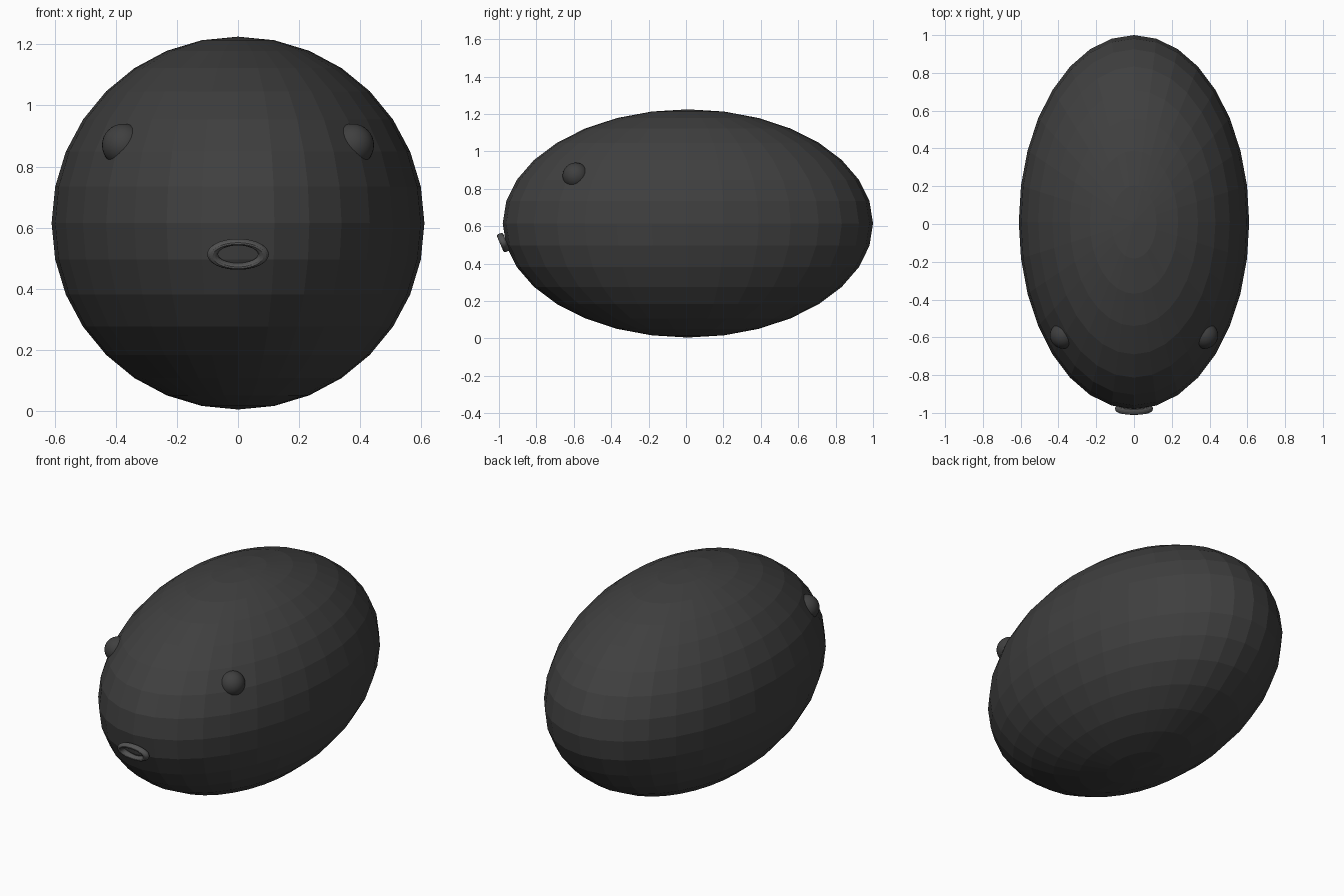
import bpy
import math

if "Cube" in bpy.data.objects:
    bpy.data.objects.remove(bpy.data.objects["Cube"])


def material(name, value):
    m = bpy.data.materials.new(name)
    m.diffuse_color = (value, value, value, 1)
    m.use_nodes = True
    m.node_tree.nodes["Principled BSDF"].inputs["Base Color"].default_value = m.diffuse_color
    return m


charcoal = material("charcoal", 0.05)
grey = material("soft_grey", 0.085)


def finish(name, mat, scale=(1, 1, 1)):
    ob = bpy.context.object
    ob.name = name
    ob.scale = scale
    ob.data.materials.append(mat)
    return ob


# Body: faceted egg-shaped ellipsoid
bpy.ops.mesh.primitive_uv_sphere_add(segments=32, ring_count=16, radius=1,
                                     location=(0, 0.01, 0.615))
finish("body", charcoal, (0.61, 0.99, 0.61))

# Eyes: small smooth spheres half sunk in the body
for side, name in ((-1, "left_eye"), (1, "right_eye")):
    bpy.ops.mesh.primitive_uv_sphere_add(segments=32, ring_count=16, radius=0.07,
                                         location=(side * 0.375, -0.59, 0.87))
    finish(name, charcoal)
    bpy.ops.object.shade_smooth()

# Mouth: flattened ring tilted to follow the front of the body
bpy.ops.mesh.primitive_torus_add(major_segments=48, minor_segments=12,
                                 major_radius=0.083, minor_radius=0.018,
                                 location=(0, -0.977, 0.513),
                                 rotation=(math.radians(90 + 23), 0, 0))
finish("mouth", grey, (1, 0.52, 1))
